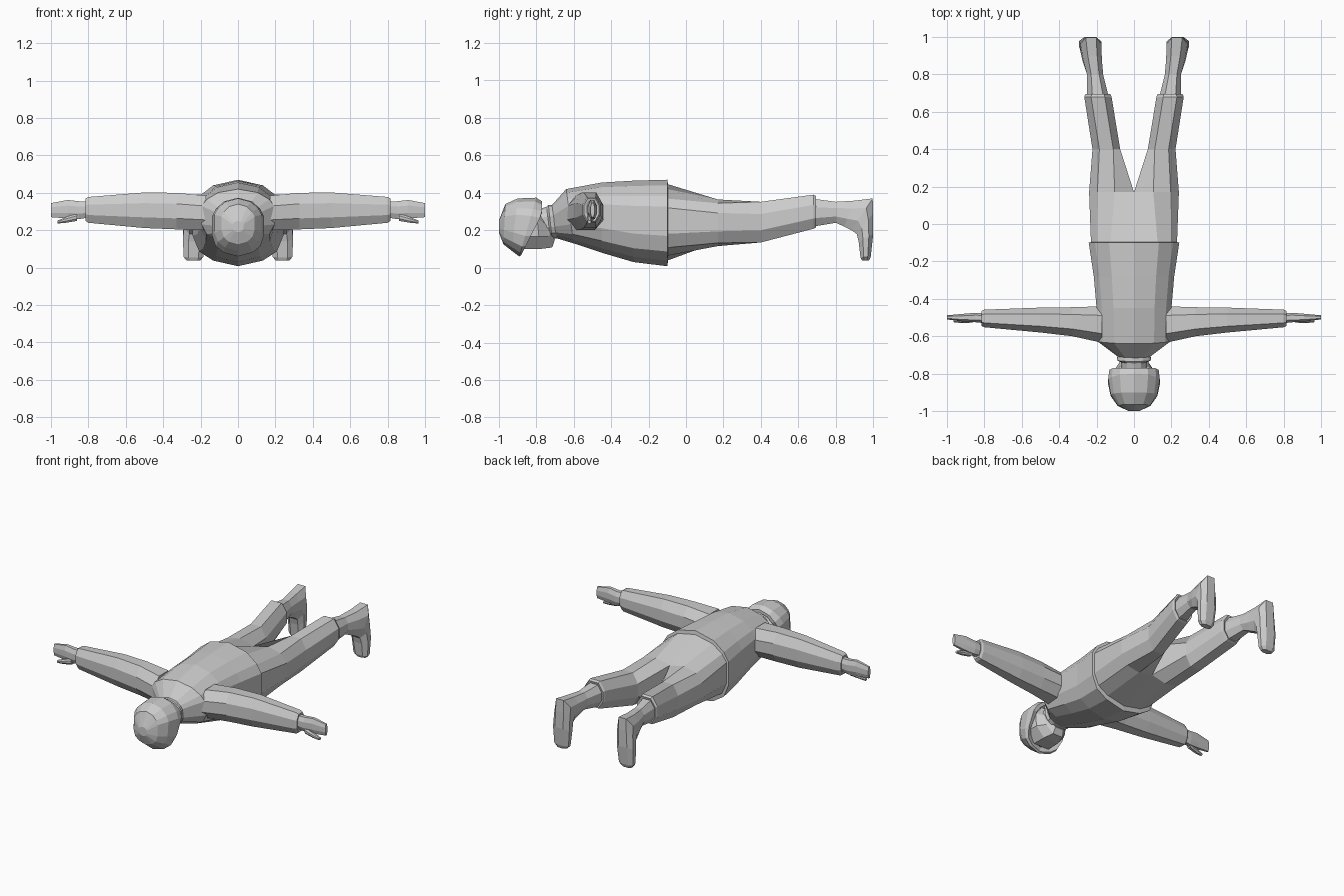
import bpy, bmesh
from mathutils import Vector

if "Cube" in bpy.data.objects:
    bpy.data.objects.remove(bpy.data.objects["Cube"])

# Cross-sections as (u, v); HALF runs top to bottom down one side
HALF = [(0, 1), (.55, .87), (.86, .62), (1, .38), (1, -.3), (.86, -.66), (.55, -.87), (0, -1)]
BODY = HALF + [(-u, v) for u, v in HALF[-2:0:-1]]
OCT = [(-1, .4), (-.5, 1), (.5, 1), (1, .4), (1, -.4), (.5, -1), (-.5, -1), (-1, -.4)]
DEE = [(2 * u - 1, v) for u, v in HALF]


def blend(a, b, t):
    return [(p[0] * (1 - t) + q[0] * t, p[1] * (1 - t) + q[1] * t) for p, q in zip(a, b)]


def ring(top, bottom, hw, section=OCT, cx=0):
    """Slice across x, from a top to a bottom point given in (y, z)."""
    t, b = Vector((cx, *top)), Vector((cx, *bottom))
    mid, v = (t + b) / 2, (t - b) / 2
    return [mid + Vector((hw, 0, 0)) * u + v * w for u, w in section]


def xring(x, y0, y1, z0, z1):
    """Slice of an arm at x."""
    return [Vector((x, (y0 + y1) / 2 + (y1 - y0) / 2 * u, (z0 + z1) / 2 + (z1 - z0) / 2 * v))
            for u, v in OCT]


def loft(name, rings, start=True, end=True, mirror=False, edit=None):
    bm = bmesh.new()
    rows = [[bm.verts.new(p) for p in r] for r in rings]
    for a, b in zip(rows, rows[1:]):
        for i in range(len(a)):
            j = (i + 1) % len(a)
            bm.faces.new((a[i], a[j], b[j], b[i]))
    if start:
        bm.faces.new(rows[0][::-1])
    if end:
        bm.faces.new(rows[-1])
    bmesh.ops.recalc_face_normals(bm, faces=bm.faces)
    if edit:
        edit(bm)
    me = bpy.data.meshes.new(name)
    bm.to_mesh(me)
    bm.free()
    ob = bpy.data.objects.new(name, me)
    bpy.context.collection.objects.link(ob)
    if mirror:
        ob.modifiers.new("Mirror", 'MIRROR')
    return ob


# Shirt with a lip at the hem
loft("shirt", [
    ring((-.72, .33), (-.70, .16), .08, BODY),
    ring((-.64, .42), (-.60, .13), .195, BODY),
    ring((-.45, .455), (-.45, .08), .2, BODY),
    ring((-.28, .465), (-.28, .03), .215, BODY),
    ring((-.10, .47), (-.10, .008), .242, BODY),
    ring((-.095, .44), (-.095, .04), .22, BODY)], end=False)

# Sleeves
loft("sleeve", [
    xring(.17, -.635, -.44, .20, .385),
    xring(.33, -.60, -.445, .205, .40),
    xring(.50, -.58, -.447, .212, .402),
    xring(.80, -.552, -.458, .24, .378),
    xring(.815, -.545, -.465, .25, .37),
    xring(.81, -.53, -.477, .27, .355)], mirror=True)

# Hands and thumbs
loft("hand", [
    xring(.80, -.53, -.475, .268, .355),
    xring(.85, -.525, -.475, .26, .355),
    xring(.91, -.522, -.48, .263, .362),
    xring(1.0, -.51, -.488, .27, .345)], mirror=True)
loft("thumb", [
    xring(.86, -.527, -.49, .25, .29),
    xring(.92, -.53, -.502, .24, .27),
    xring(.965, -.525, -.507, .236, .252)], mirror=True)


# Trousers: two legs that share an open seam at the hips
def open_seam(bm):
    seam = [f for f in bm.faces if all(abs(v.co.x) < 1e-4 for v in f.verts)]
    bmesh.ops.delete(bm, geom=seam, context='FACES')


loft("trousers", [
    ring((-.10, .447), (-.10, .038), .115, DEE, .115),
    ring((.17, .375), (.17, .105), .12, blend(DEE, OCT, .4), .12),
    ring((.40, .352), (.40, .135), .074, OCT, .148),
    ring((.68, .39), (.68, .208), .073, OCT, .193),
    ring((.695, .382), (.695, .215), .067, OCT, .193),
    ring((.69, .365), (.69, .23), .055, OCT, .195)],
    start=False, mirror=True, edit=open_seam)

# Shoes, bending from the ankle down to the toes
loft("shoe", [
    ring((.68, .368), (.68, .22), .058, OCT, .193),
    ring((.80, .352), (.80, .24), .043, OCT, .208),
    ring((.90, .358), (.845, .22), .05, OCT, .222),
    ring((.997, .37), (.885, .20), .056, OCT, .23),
    ring((1.0, .29), (.912, .18), .058, OCT, .231),
    ring((1.0, .18), (.922, .14), .06, OCT, .235),
    ring((.987, .06), (.932, .055), .052, OCT, .238),
    ring((.978, .038), (.94, .038), .036, OCT, .238)], mirror=True)

# Neck and collar
loft("neck", [
    ring((-.80, .31), (-.80, .15), .065, BODY),
    ring((-.745, .325), (-.725, .16), .07, BODY),
    ring((-.735, .335), (-.715, .155), .092, BODY),
    ring((-.70, .335), (-.69, .155), .085, BODY)], start=False, end=False)

# Face, looking down, with the chin towards the chest
loft("face", [
    ring((-.93, .28), (-.92, .13), .09),
    ring((-.86, .32), (-.87, .10), .112),
    ring((-.80, .32), (-.78, .10), .108),
    ring((-.78, .30), (-.715, .108), .075),
    ring((-.77, .28), (-.70, .15), .06)])


# Hair cap with a slanted rim cut square at the nape
def square_nape(bm):
    for v in bm.verts:
        v.co.y = min(v.co.y, -.77)


loft("hair_cap", [
    ring((-1.0, .25), (-1.0, .19), .03, BODY),
    ring((-.965, .34), (-.975, .125), .088, BODY),
    ring((-.90, .37), (-.93, .09), .125, BODY),
    ring((-.80, .374), (-.89, .06), .138, BODY),
    ring((-.735, .355), (-.88, .068), .132, BODY),
    ring((-.74, .335), (-.88, .10), .108, BODY)], end=False, edit=square_nape)
